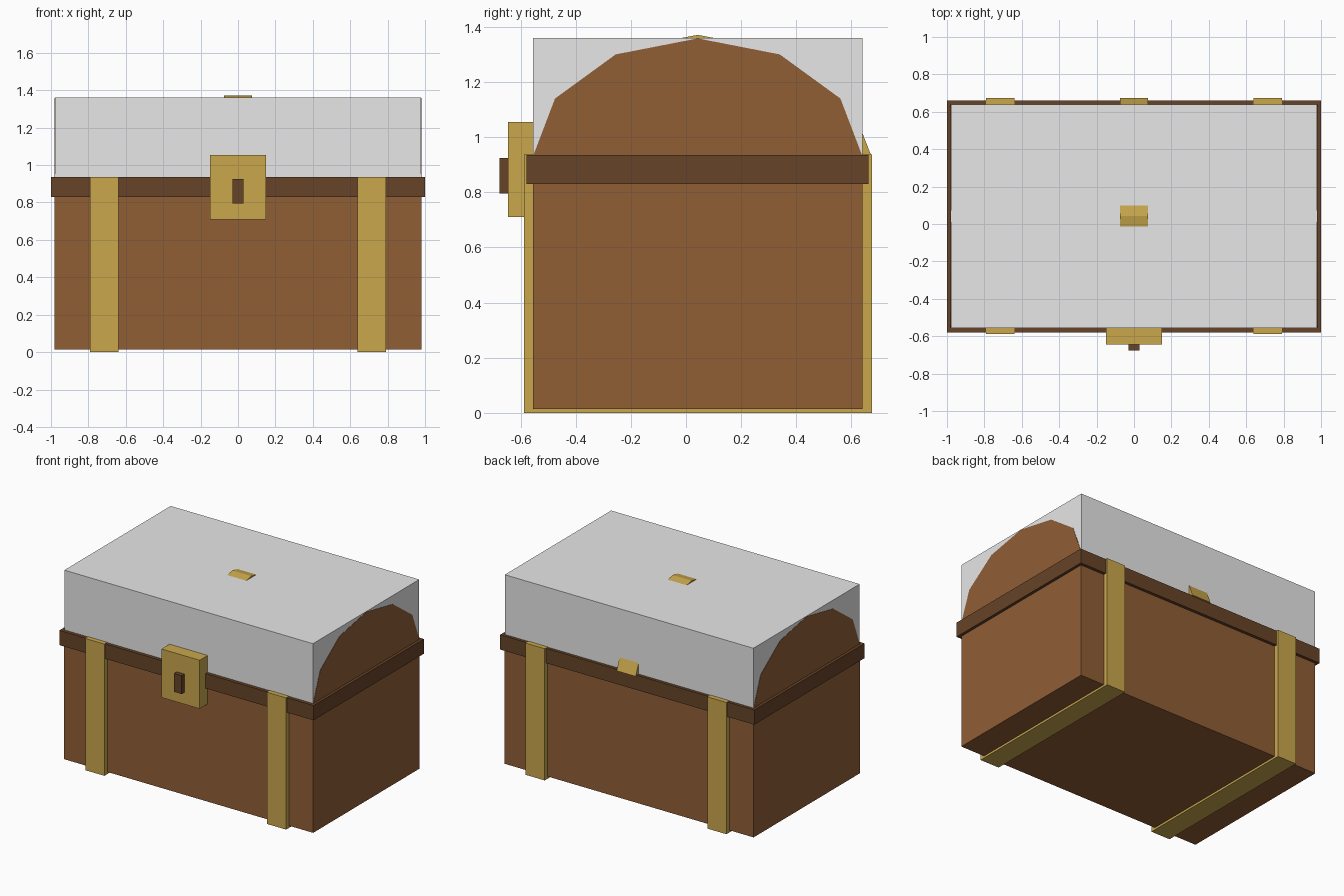
import bpy
import bmesh

old = bpy.data.objects.get("Cube")
if old:
    bpy.data.objects.remove(old, do_unlink=True)


def material(name, colour):
    mat = bpy.data.materials.new(name)
    mat.use_nodes = True
    rgba = (*colour, 1.0)
    mat.diffuse_color = rgba
    mat.node_tree.nodes["Principled BSDF"].inputs["Base Color"].default_value = rgba
    return mat


wood = material("brown wood", (0.28, 0.112, 0.036))
dark_wood = material("dark wood", (0.134, 0.056, 0.021))
gold = material("gold", (0.59, 0.39, 0.073))
grey = material("light grey", (0.8, 0.8, 0.8))


def prism(name, mat, profile, x0, x1):
    """Extrude a closed (y, z) profile from x0 to x1."""
    bm = bmesh.new()
    face = bm.faces.new([bm.verts.new((x0, y, z)) for y, z in profile])
    extruded = bmesh.ops.extrude_face_region(bm, geom=[face])["geom"]
    moved = [v for v in extruded if isinstance(v, bmesh.types.BMVert)]
    bmesh.ops.translate(bm, verts=moved, vec=(x1 - x0, 0, 0))
    bmesh.ops.recalc_face_normals(bm, faces=bm.faces)
    mesh = bpy.data.meshes.new(name)
    bm.to_mesh(mesh)
    bm.free()
    mesh.materials.append(mat)
    obj = bpy.data.objects.new(name, mesh)
    bpy.context.collection.objects.link(obj)
    return obj


def box(name, mat, x0, x1, y0, y1, z0, z1):
    return prism(name, mat, [(y0, z0), (y1, z0), (y1, z1), (y0, z1)], x0, x1)


FRONT, BACK, SEAM = -0.555, 0.64, 0.93
MID = (FRONT + BACK) / 2

# Chest body and dark rim
box("chest_body", wood, -0.98, 0.98, FRONT, BACK, 0.015, SEAM)
box("rim", dark_wood, -1, 1, -0.579, 0.661, 0.83, 0.935)

# Grey block around the lid, with the arched lid ends just proud of it
box("lid_block", grey, -0.978, 0.978, FRONT, BACK, SEAM, 1.36)
arch = [(FRONT, SEAM), (-0.475, 1.14), (-0.255, 1.30), (MID, 1.358),
        (0.34, 1.30), (0.56, 1.14), (BACK, SEAM)]
prism("arched_lid", wood, arch, -0.98, 0.98)

# Centre band follows the arch slightly outside it
band = [(MID + (y - MID) * 1.055, SEAM + (z - SEAM) * 1.03) for y, z in arch]
prism("lid_band", gold, band, -0.075, 0.075)

# Straps wrap the body on both sides
for side, x in (("right", -0.715), ("left", 0.715)):
    box(f"{side}_strap", gold, x - 0.075, x + 0.075, -0.588, 0.674, 0, 0.937)

# Lock plate and keyhole block
box("lock_plate", gold, -0.15, 0.15, -0.645, FRONT, 0.71, 1.055)
box("keyhole", dark_wood, -0.03, 0.03, -0.677, -0.64, 0.795, 0.925)
